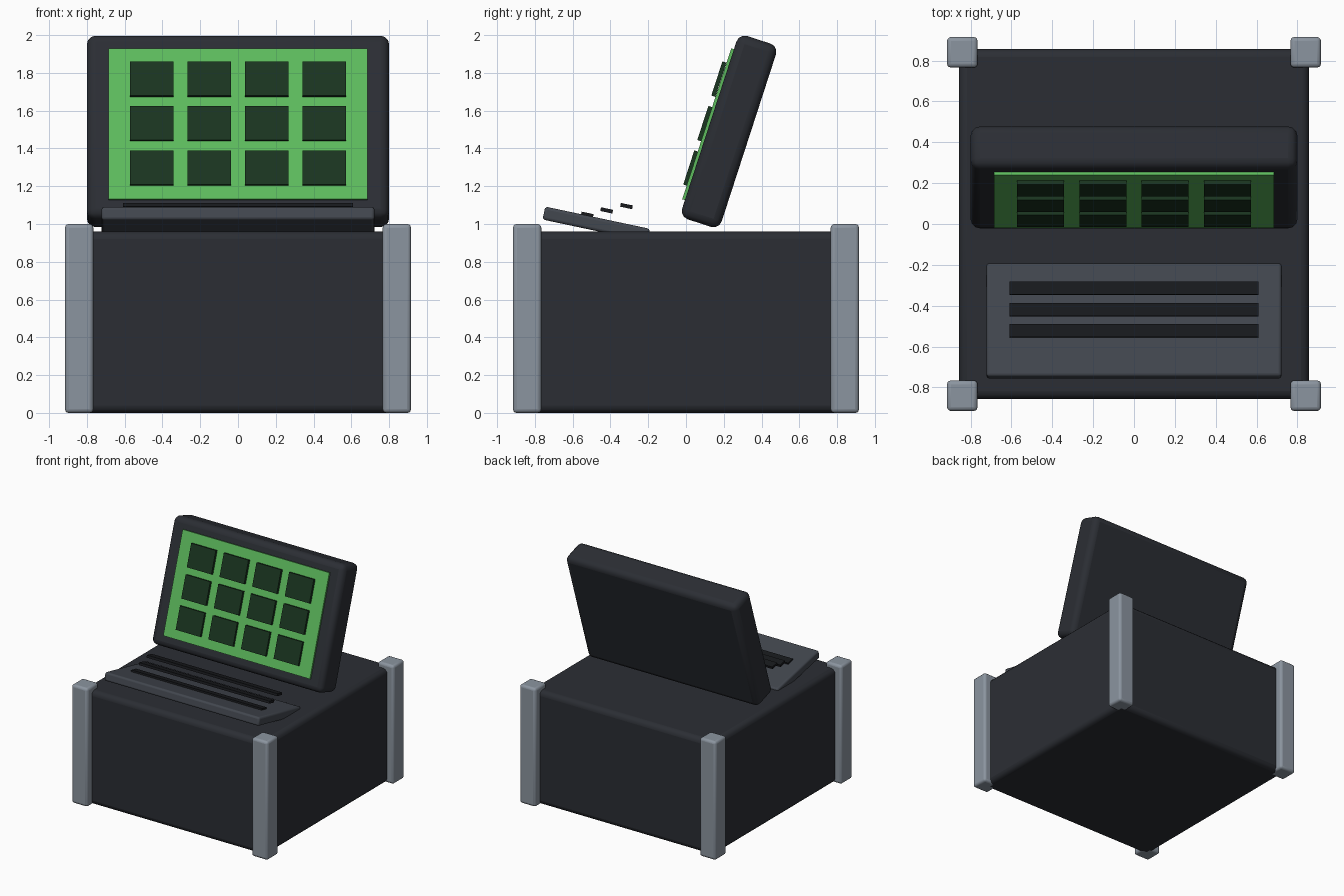
import bpy
import math

if "Cube" in bpy.data.objects:
    bpy.data.objects.remove(bpy.data.objects["Cube"])


def material(name, rgb):
    m = bpy.data.materials.new(name)
    m.diffuse_color = (*rgb, 1)
    m.use_nodes = True
    m.node_tree.nodes["Principled BSDF"].inputs["Base Color"].default_value = m.diffuse_color
    return m


DARK = material("dark_shell", (0.024, 0.027, 0.034))
DECK = material("deck_grey", (0.055, 0.063, 0.078))
STEEL = material("steel", (0.26, 0.30, 0.35))
GREEN = material("screen_green", (0.11, 0.50, 0.11))
TILE = material("tile_dark_green", (0.010, 0.035, 0.014))
KEY = material("key_black", (0.009, 0.010, 0.012))


def box(name, size, loc, mat, tilt=0.0, bevel=0.0, segments=3):
    bpy.ops.mesh.primitive_cube_add(size=1)
    o = bpy.context.object
    o.name = name
    o.scale = size
    bpy.ops.object.transform_apply(location=False, rotation=False, scale=True)
    o.location = loc
    o.rotation_euler.x = tilt
    o.data.materials.append(mat)
    if bevel:
        b = o.modifiers.new("rounded_edges", 'BEVEL')
        b.width = bevel
        b.segments = segments
        bpy.ops.object.shade_smooth_by_angle(angle=math.radians(35))
    return o


# Cabinet and corner posts
box("cabinet", (1.714, 1.714, 0.96), (0, 0, 0.48), DARK, bevel=0.04)
for sx in (-1, 1):
    for sy in (-1, 1):
        box("corner_post", (0.15, 0.15, 1.0), (sx * 0.841, sy * 0.841, 0.5),
            STEEL, bevel=0.02)

# Leaning monitor: local x across, v up the screen, n out of its face
LEAN = math.radians(18)
MON_Y, MON_Z = 0.228, 1.49


def on_monitor(x, v, n):
    return (x, MON_Y + v * math.sin(LEAN) - n * math.cos(LEAN),
            MON_Z + v * math.cos(LEAN) + n * math.sin(LEAN))


box("monitor_case", (1.60, 0.22, 1.02), on_monitor(0, 0, 0), DARK, -LEAN, 0.045)
box("screen", (1.37, 0.03, 0.84), on_monitor(0, 0.002, 0.11), GREEN, -LEAN)

# Grid of tiles on the screen
for row in (-1, 0, 1):
    for col in range(4):
        x = (col - 1.5) * 0.305
        box("screen_tile", (0.23, 0.022, 0.19),
            on_monitor(x, row * 0.247, 0.135 + 0.002 * row), TILE, -LEAN)

# Sloping keyboard deck with three key rows
SLOPE = math.radians(-12)
box("keyboard_deck", (1.445, 0.567, 0.07), (0, -0.475, 0.999), DECK, SLOPE, 0.015)
for i, (y, z) in enumerate([(-0.315, 1.095), (-0.42, 1.072), (-0.523, 1.049)]):
    box("key_row", (1.22, 0.065, 0.02), (0, y, z), KEY, SLOPE)
